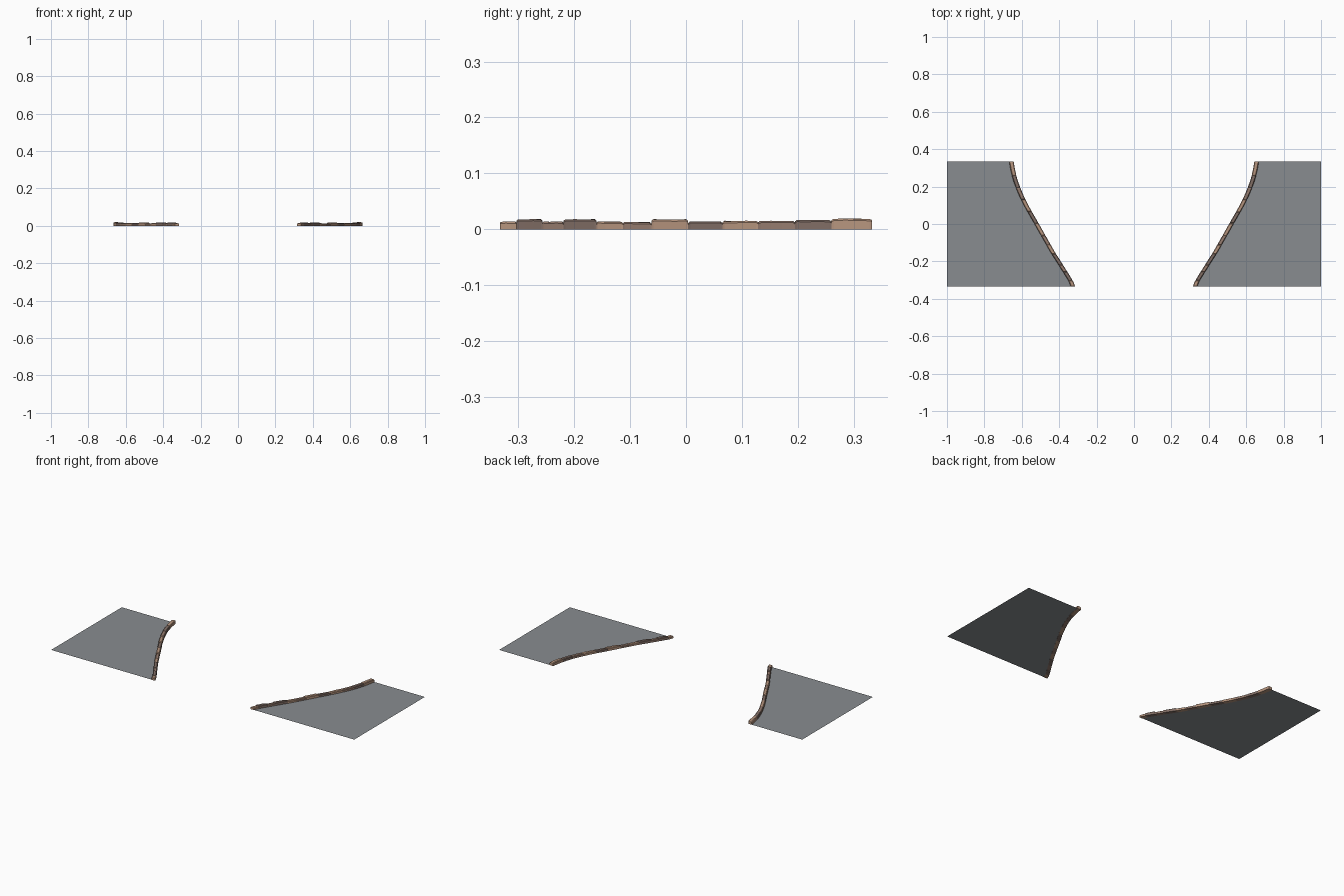
import bpy, bmesh, random

if "Cube" in bpy.data.objects:
    bpy.data.objects.remove(bpy.data.objects["Cube"])
random.seed(4)

def material(name, rgb):
    m = bpy.data.materials.new(name)
    m.diffuse_color = (*rgb, 1)
    m.use_nodes = True
    m.node_tree.nodes["Principled BSDF"].inputs["Base Color"].default_value = m.diffuse_color
    return m

ASPHALT = material("grey paving", (0.25, 0.265, 0.28))
STONES = [material("light stone", (0.47, 0.30, 0.21)),
          material("mid stone", (0.31, 0.205, 0.16)),
          material("dark stone", (0.22, 0.155, 0.13))]

# kerb centre line: (y, x)
PATH = [(-.333, .327), (-.31, .335), (-.28, .353), (-.145, .438), (0, .520),
        (.08, .566), (.16, .606), (.20, .622), (.24, .636), (.29, .648), (.333, .655)]
# joints between stones, with their heights and tones
JOINTS = [-.333, -.303, -.257, -.219, -.16, -.113, -.062, .004, .065, .129, .195, .26, .333]
HEIGHTS = [.014, .018, .014, .018, .014, .013, .018, .014, .015, .015, .017, .019]
TONES = [0, 2, 1, 2, 0, 1, 0, 2, 0, 1, 2, 0]
HALF = 0.012

def path_x(y):
    for (y0, x0), (y1, x1) in zip(PATH, PATH[1:]):
        if y <= y1:
            return x0 + (x1 - x0) * (y - y0) / (y1 - y0)
    return PATH[-1][1]

def finish(bm, name, mats):
    bmesh.ops.recalc_face_normals(bm, faces=bm.faces)
    me = bpy.data.meshes.new(name)
    bm.to_mesh(me)
    bm.free()
    for m in mats:
        me.materials.append(m)
    ob = bpy.data.objects.new(name, me)
    bpy.context.collection.objects.link(ob)
    return ob

def paving(side, name):
    bm = bmesh.new()
    pts = [(side, -.333), (side, .333)] + [(side * x, y) for y, x in reversed(PATH)]
    f = bm.faces.new([bm.verts.new((x, y, 0.001)) for x, y in pts])
    if f.normal.z == 0:
        f.normal_update()
    if f.normal.z < 0:
        f.normal_flip()
    me = bpy.data.meshes.new(name)
    bm.to_mesh(me)
    bm.free()
    me.materials.append(ASPHALT)
    bpy.context.collection.objects.link(bpy.data.objects.new(name, me))

# stones as chamfered lofts along the kerb line
def kerb(side, name):
    bm = bmesh.new()
    for i, h in enumerate(HEIGHTS):
        y0, y1 = JOINTS[i], JOINTS[i + 1]
        rings = []
        for t in (0, .06, .35, .65, .94, 1):
            y = y0 + (y1 - y0) * t
            end = t in (0, 1)
            top = h - .0025 if end else h + random.uniform(-.0008, .0004)
            w = HALF - (.001 if end else 0)
            c = path_x(y)
            prof = [(-w, 0), (-w, top - .003), (-w + .004, top),
                    (w - .004, top), (w, top - .003), (w, 0)]
            rings.append([bm.verts.new((side * (c + dx), y, z)) for dx, z in prof])
        faces = [bm.faces.new(rings[0]), bm.faces.new(rings[-1])]
        for a, b in zip(rings, rings[1:]):
            for k in range(6):
                n = (k + 1) % 6
                faces.append(bm.faces.new((a[k], a[n], b[n], b[k])))
        for f in faces:
            f.material_index = TONES[i]
    finish(bm, name, STONES)

for side, label in ((-1, "left"), (1, "right")):
    paving(side, label + "_bank")
    kerb(side, label + "_kerb_stones")
